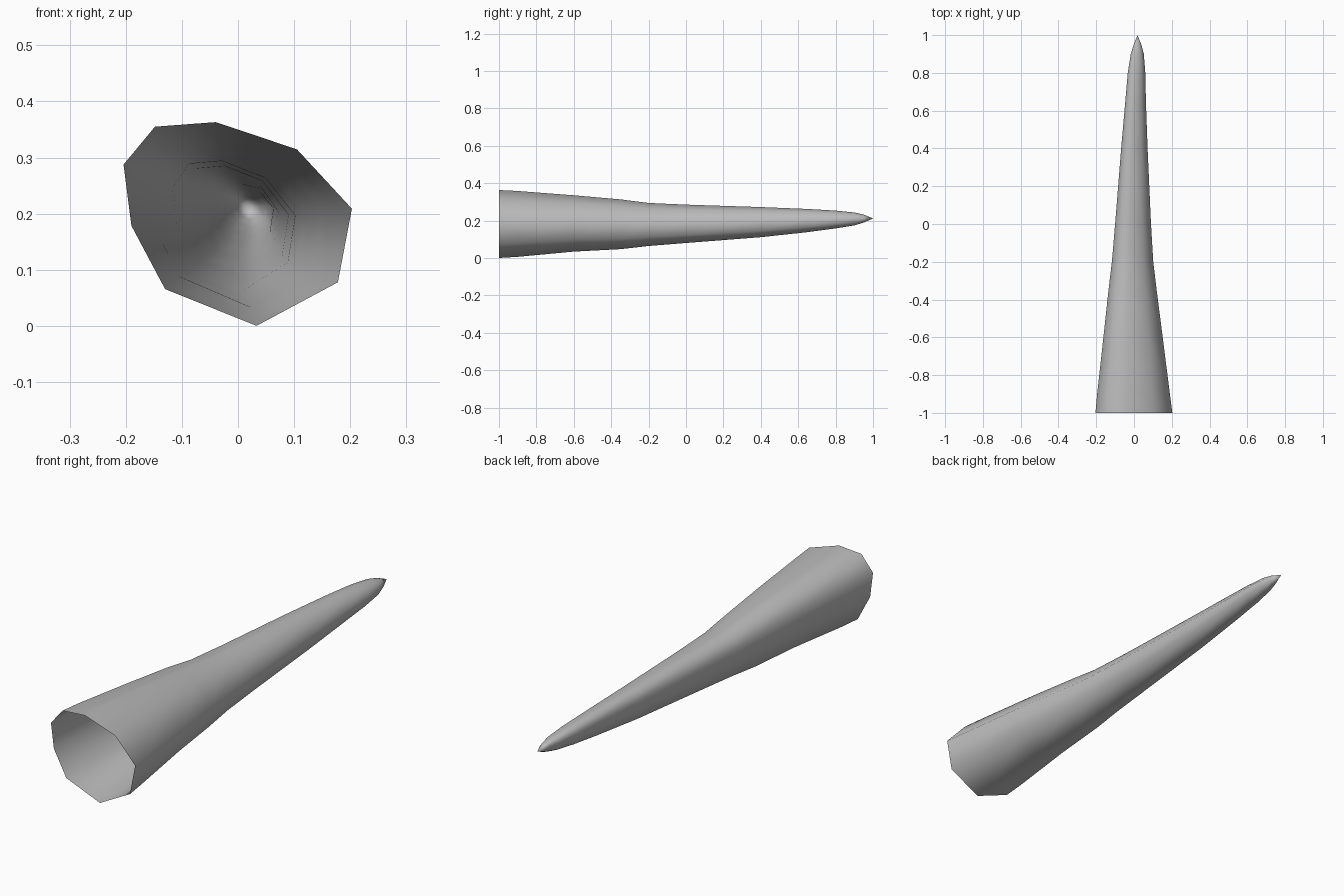
import bpy, bmesh

# Irregular nine-sided mouth outline (x, z)
MOUTH = [(-0.204, 0.288), (-0.19, 0.18), (-0.13, 0.068), (0.033, 0.003), (0.178, 0.08),
         (0.203, 0.21), (0.105, 0.315), (-0.04, 0.363), (-0.148, 0.355)]
# Stations along the horn: y, left, right, bottom, top
STATIONS = [(-1.0, -0.204, 0.203, 0.0, 0.363), (-0.9, -0.195, 0.19, 0.006, 0.358),
            (-0.6, -0.162, 0.152, 0.034, 0.335), (-0.35, -0.135, 0.12, 0.047, 0.313),
            (-0.2, -0.117, 0.102, 0.064, 0.294), (0.0, -0.1, 0.09, 0.08, 0.285),
            (0.4, -0.068, 0.072, 0.111, 0.272), (0.65, -0.046, 0.063, 0.138, 0.262),
            (0.8, -0.033, 0.06, 0.158, 0.253), (0.9, -0.017, 0.052, 0.174, 0.243),
            (0.95, -0.002, 0.039, 0.189, 0.232)]
TIP = (0.019, 1.0, 0.211)

# Horn shell: mouth outline fitted to each station, open at the front
bm = bmesh.new()
rings = []
for y, left, right, low, high in STATIONS:
    ring = []
    for x, z in MOUTH:
        u, v = (x + 0.204) / 0.407, (z - 0.003) / 0.36
        ring.append(bm.verts.new((left + u * (right - left), y, low + v * (high - low))))
    rings.append(ring)
n = len(MOUTH)
for a, b in zip(rings, rings[1:]):
    for i in range(n):
        j = (i + 1) % n
        bm.faces.new((a[i], a[j], b[j], b[i]))

# Pointed tip
tip = bm.verts.new(TIP)
for i in range(n):
    bm.faces.new((rings[-1][i], rings[-1][(i + 1) % n], tip))
for f in bm.faces:
    f.smooth = True
mesh = bpy.data.meshes.new("horn")
bm.to_mesh(mesh)
bm.free()

grey = bpy.data.materials.new("plain grey")
grey.diffuse_color = (0.5, 0.5, 0.5, 1)
mesh.materials.append(grey)
horn = bpy.data.objects.new("horn", mesh)
bpy.context.collection.objects.link(horn)
